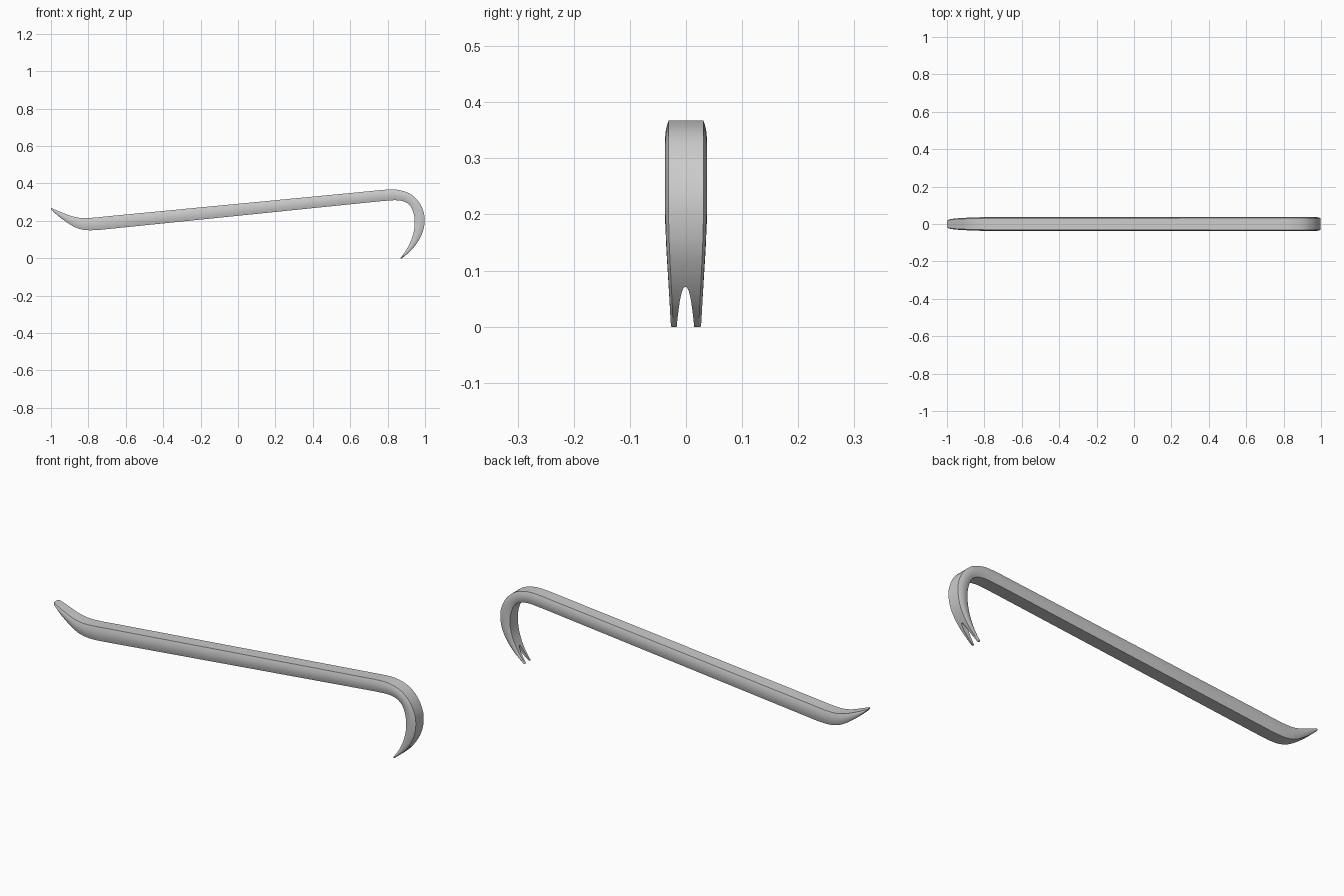
import bpy, bmesh, math

if "Cube" in bpy.data.objects:
    bpy.data.objects.remove(bpy.data.objects["Cube"])

# Stations along the bar: outer edge x, z, inner edge x, z, half width
CHISEL = [
    (-1.000, 0.268, -1.000, 0.262, 0.014),
    (-0.992, 0.266, -0.988, 0.250, 0.024),
    (-0.955, 0.250, -0.945, 0.213, 0.030),
    (-0.890, 0.225, -0.880, 0.170, 0.034),
    (-0.835, 0.215, -0.825, 0.152, 0.036),
    (-0.770, 0.217, -0.765, 0.150, 0.037),
    (-0.700, 0.224, -0.695, 0.156, 0.037),
]
HOOK = [
    (0.720, 0.360, 0.725, 0.301, 0.037),
    (0.785, 0.366, 0.790, 0.307, 0.037),
    (0.850, 0.366, 0.845, 0.310, 0.037),
    (0.915, 0.347, 0.890, 0.302, 0.037),
    (0.963, 0.306, 0.922, 0.278, 0.037),
    (0.990, 0.255, 0.939, 0.238, 0.037),
    (0.998, 0.205, 0.945, 0.195, 0.037),
    (0.990, 0.148, 0.941, 0.148, 0.0355),
    (0.966, 0.095, 0.927, 0.100, 0.0325),
    (0.928, 0.045, 0.903, 0.050, 0.0295),
    (0.882, 0.004, 0.871, 0.004, 0.027),
    (0.876, 0.000, 0.870, 0.001, 0.025),
]
SIDE = 8


def smooth(points, steps=5):
    """Catmull-Rom curve through the stations."""
    pts = [points[0]] + points + [points[-1]]
    out = []
    for p0, p1, p2, p3 in zip(pts, pts[1:], pts[2:], pts[3:]):
        for i in range(steps):
            t = i / steps
            out.append([0.5 * (2 * b + (c - a) * t + (2 * a - 5 * b + 4 * c - d) * t * t
                               + (3 * b - a - 3 * c + d) * t ** 3)
                        for a, b, c, d in zip(p0, p1, p2, p3)])
    return out + [list(points[-1])]


def section(tx, tz, bx, bz, w):
    """Flat top and bottom with bulging sides."""
    half = []
    for i in range(SIDE + 1):
        s = (1 - math.cos(math.pi * i / SIDE)) / 2
        y = w * (0.84 + 0.16 * math.sin(math.pi * s))
        half.append((tx + (bx - tx) * s, y, tz + (bz - tz) * s))
    return half + [(x, -y, z) for x, y, z in reversed(half)]


def make_object(name, rings):
    """Bridge equal rings into a closed solid."""
    bm = bmesh.new()
    loops = [[bm.verts.new(p) for p in ring] for ring in rings]
    n = len(loops[0])
    for a, b in zip(loops, loops[1:]):
        for i in range(n):
            j = (i + 1) % n
            bm.faces.new((a[i], a[j], b[j], b[i]))
    bm.faces.new(loops[0])
    bm.faces.new(loops[-1])
    bmesh.ops.recalc_face_normals(bm, faces=bm.faces)
    mesh = bpy.data.meshes.new(name)
    bm.to_mesh(mesh)
    bm.free()
    obj = bpy.data.objects.new(name, mesh)
    bpy.context.collection.objects.link(obj)
    return obj


# Bar with chisel end and hook
bar = make_object("pry_bar", [section(*p) for p in smooth(CHISEL) + smooth(HOOK)])

# Nail slot cutter: rounded wedge through the hook tip
slot = []
for i in range(-10, 11):
    u = i / 10
    slot.append((0.0165 * u - 0.001, 0.071 - 0.081 * abs(u) ** 2.3))
cutter = make_object("nail_slot_cutter", [[(x, y, z) for y, z in slot] for x in (0.8, 1.1)])
cutter.hide_render = True
cutter.hide_set(True)

cut = bar.modifiers.new("nail_slot", 'BOOLEAN')
cut.operation = 'DIFFERENCE'
cut.solver = 'EXACT'
cut.object = cutter
bpy.context.view_layer.objects.active = bar
bar.select_set(True)
bpy.ops.object.modifier_apply(modifier=cut.name)
bpy.data.objects.remove(cutter)

# Smooth sides, crisp long edges
bpy.ops.object.shade_smooth_by_angle(angle=math.radians(35))
